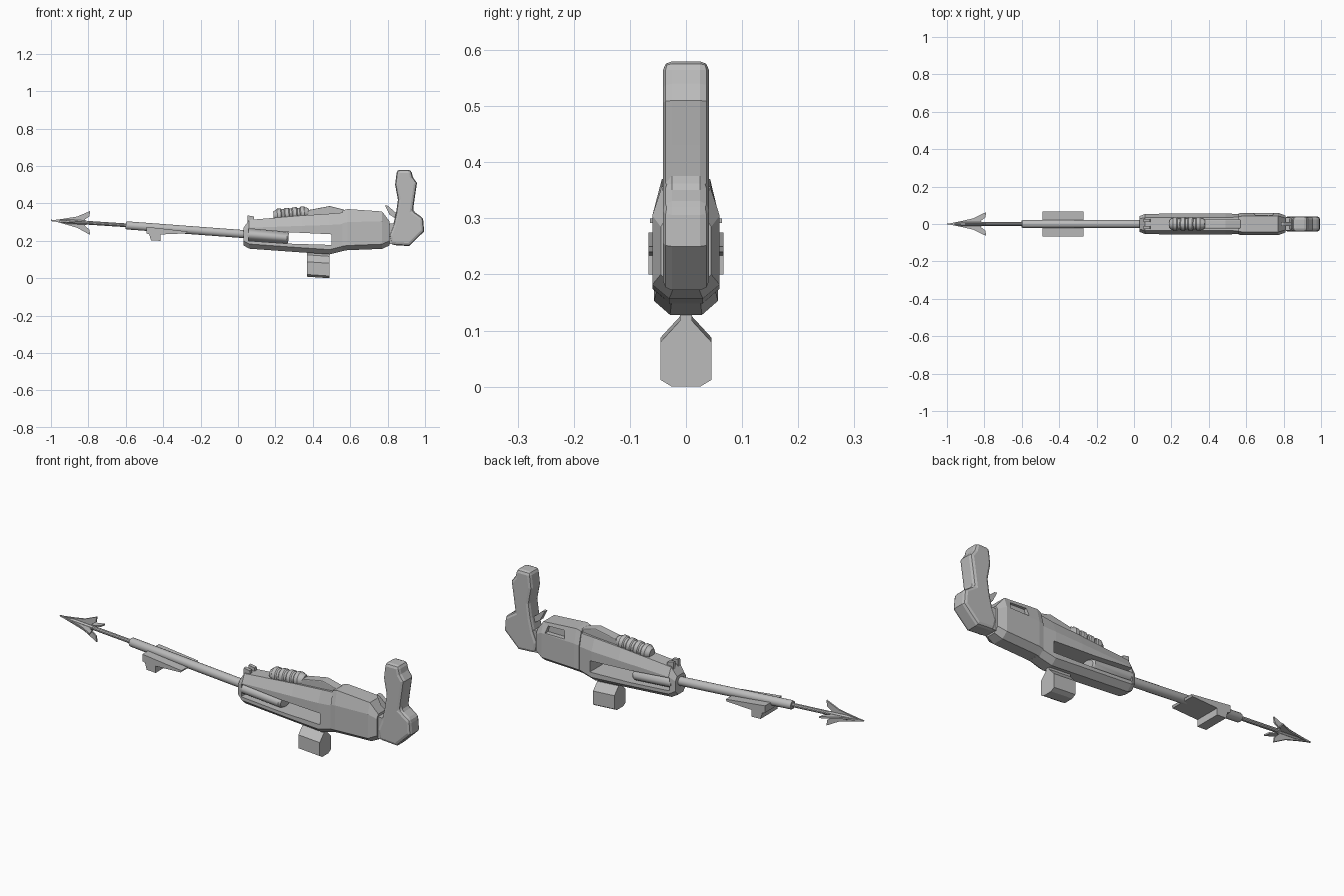
import bpy, bmesh, math
from mathutils import Vector

old = bpy.data.objects.get("Cube")
if old:
    bpy.data.objects.remove(old, do_unlink=True)

grey = bpy.data.materials.new("plain grey")
grey.use_nodes = True
grey.diffuse_color = (0.5, 0.5, 0.5, 1)
grey.node_tree.nodes["Principled BSDF"].inputs["Base Color"].default_value = (0.5, 0.5, 0.5, 1)


def finish(name, bm, bevel=0):
    bmesh.ops.recalc_face_normals(bm, faces=bm.faces)
    mesh = bpy.data.meshes.new(name)
    bm.to_mesh(mesh)
    bm.free()
    mesh.materials.append(grey)
    ob = bpy.data.objects.new(name, mesh)
    bpy.context.collection.objects.link(ob)
    if bevel:
        mod = ob.modifiers.new("bevel", "BEVEL")
        mod.width = bevel
        mod.segments = 2
        mod.limit_method = "ANGLE"
        mod.angle_limit = math.radians(50)
    return ob


def loft(name, rings, bevel=0):
    """Skin a list of equal-length point rings and cap both ends."""
    bm = bmesh.new()
    loops = [[bm.verts.new(p) for p in ring] for ring in rings]
    for a, b in zip(loops, loops[1:]):
        for i in range(len(a)):
            j = (i + 1) % len(a)
            bm.faces.new((a[i], a[j], b[j], b[i]))
    bm.faces.new(loops[0])
    bm.faces.new(loops[-1])
    return finish(name, bm, bevel)


def extrude_y(name, profile, y0, y1, bevel=0):
    return loft(name, [[(x, y, z) for x, z in profile] for y in (y0, y1)], bevel)


def hull(name, sections):
    """Eight-sided casing from x, bottom, shoulder, top, half width, top half width."""
    rings = []
    for x, zb, zm, zt, w, tw in sections:
        half = [(w * 0.5, zb), (w, zb + 0.025), (w, zm), (tw, zt)]
        ring = half + [(-y, z) for y, z in reversed(half)]
        rings.append([(x, y, z) for y, z in ring])
    return loft(name, rings)


def turned(name, start, end, profile, sides=16, y_scale=1.0):
    """Turn (fraction along axis, radius) pairs round an axis in the xz plane."""
    a, b = Vector((start[0], 0, start[1])), Vector((end[0], 0, end[1]))
    axis = (b - a).normalized()
    up, side = axis.cross(Vector((0, 1, 0))), Vector((0, y_scale, 0))
    angles = [math.tau * (i + 0.5) / sides for i in range(sides)]
    rings = [[a.lerp(b, t) + (up * math.sin(g) + side * math.cos(g)) * r for g in angles]
             for t, r in profile]
    ob = loft(name, rings)
    bpy.ops.object.select_all(action="DESELECT")
    bpy.context.view_layer.objects.active = ob
    ob.select_set(True)
    bpy.ops.object.shade_smooth_by_angle(angle=math.radians(35))
    return ob


def cut(target, cutter):
    cutter.hide_render = True
    cutter.hide_viewport = True
    mod = target.modifiers.new("cut", "BOOLEAN")
    mod.operation = "DIFFERENCE"
    mod.solver = "EXACT"
    mod.object = cutter


# Main casing with a long see-through slot
receiver = hull("receiver", [
    (0.03, 0.175, 0.25, 0.27, 0.042, 0.028),
    (0.06, 0.158, 0.27, 0.312, 0.054, 0.034),
    (0.34, 0.138, 0.28, 0.335, 0.057, 0.034),
    (0.49, 0.128, 0.285, 0.345, 0.057, 0.034),
    (0.57, 0.148, 0.29, 0.352, 0.052, 0.038)])
cut(receiver, extrude_y("slot_cutter", [
    (0.055, 0.2), (0.27, 0.185), (0.5, 0.178), (0.5, 0.235), (0.27, 0.246), (0.055, 0.265)],
    -0.1, 0.1))
turned("slot_cylinder", (0.05, 0.233), (0.27, 0.216), [(0, 0.033), (0.96, 0.033), (1, 0.028)],
       y_scale=1.6)
extrude_y("top_spine", [(0.35, 0.33), (0.38, 0.365), (0.49, 0.386), (0.57, 0.366), (0.57, 0.33)],
          -0.024, 0.024, 0.004)

# Rear casing, with a recess on its left side
rear_block = hull("rear_block", [
    (0.56, 0.147, 0.295, 0.362, 0.057, 0.04),
    (0.585, 0.15, 0.3, 0.37, 0.06, 0.043),
    (0.77, 0.157, 0.305, 0.357, 0.06, 0.043),
    (0.81, 0.175, 0.285, 0.305, 0.045, 0.032)])
cut(rear_block, extrude_y("recess_cutter", [
    (0.64, 0.308), (0.75, 0.308), (0.74, 0.343), (0.65, 0.346)], 0.034, 0.1))
extrude_y("rear_joint", [(0.78, 0.185), (0.86, 0.18), (0.86, 0.29), (0.78, 0.295)], -0.034, 0.034)

# Grip and trigger
extrude_y("grip", [
    (0.85, 0.58), (0.925, 0.58), (0.935, 0.54), (0.957, 0.51), (0.945, 0.43), (0.935, 0.36),
    (0.99, 0.322), (0.995, 0.25), (0.915, 0.172), (0.82, 0.178), (0.808, 0.23), (0.83, 0.285),
    (0.845, 0.35), (0.855, 0.42), (0.84, 0.5)], -0.041, 0.041, 0.016)
extrude_y("trigger", [(0.785, 0.39), (0.8, 0.388), (0.85, 0.345), (0.85, 0.315), (0.81, 0.34)],
          -0.012, 0.012)

# Front sight fork
for side in (-1, 1):
    extrude_y("front_sight", [(0.05, 0.28), (0.09, 0.29), (0.085, 0.33), (0.052, 0.336)],
              side * 0.01, side * 0.028)

# Ribbed drum on top
ribs = [(0, 0.022), (0.06, 0.03)]
for i in range(4):
    t = 0.08 + i * 0.22
    ribs += [(t, 0.031), (t + 0.03, 0.036), (t + 0.13, 0.036), (t + 0.16, 0.031)]
ribs += [(0.94, 0.03), (1, 0.022)]
turned("ribbed_drum", (0.19, 0.334), (0.38, 0.35), ribs, 14)

# Foot block under the casing
foot = [(0.025, 0.0), (0.045, 0.012), (0.045, 0.08), (0.011, 0.117), (0.011, 0.15)]
foot += [(-y, z) for y, z in reversed(foot)]
loft("foot_block", [[(x, y, z + dz) for y, z in foot] for x, dz in ((0.37, 0.008), (0.49, 0))])

# Barrel with side wings, and the projectile shaft
turned("barrel", (-0.6, 0.283), (0.06, 0.234), [(0, 0.019), (0.01, 0.022), (1, 0.022)])
extrude_y("barrel_wings", [
    (-0.49, 0.275), (-0.27, 0.25), (-0.275, 0.24), (-0.415, 0.234), (-0.415, 0.2),
    (-0.465, 0.202), (-0.475, 0.235), (-0.49, 0.24)], -0.067, 0.067)
turned("projectile_shaft", (-0.95, 0.306), (-0.58, 0.282), [(0, 0.006), (0.2, 0.01), (1, 0.01)], 10)

# Four-bladed barbed head
blade = [(-1.0, 0.0), (-0.93, 0.014), (-0.86, 0.03), (-0.79, 0.064),
         (-0.795, 0.035), (-0.82, 0.016), (-0.8, 0.0)]
for i in range(4):
    a = i * math.pi / 2
    out = Vector((0, math.cos(a), math.sin(a)))
    flat = Vector((0, -math.sin(a), math.cos(a)))
    base = Vector((0, 0, 0.309))
    loft("barb_blade", [[base + Vector((x, 0, -0.065 * (x + 1))) + out * r + flat * s
                         for x, r in blade] for s in (-0.004, 0.004)])
turned("head_core", (-1.0, 0.309), (-0.81, 0.297), [(0, 0.001), (0.5, 0.013), (1, 0.012)], 8)
